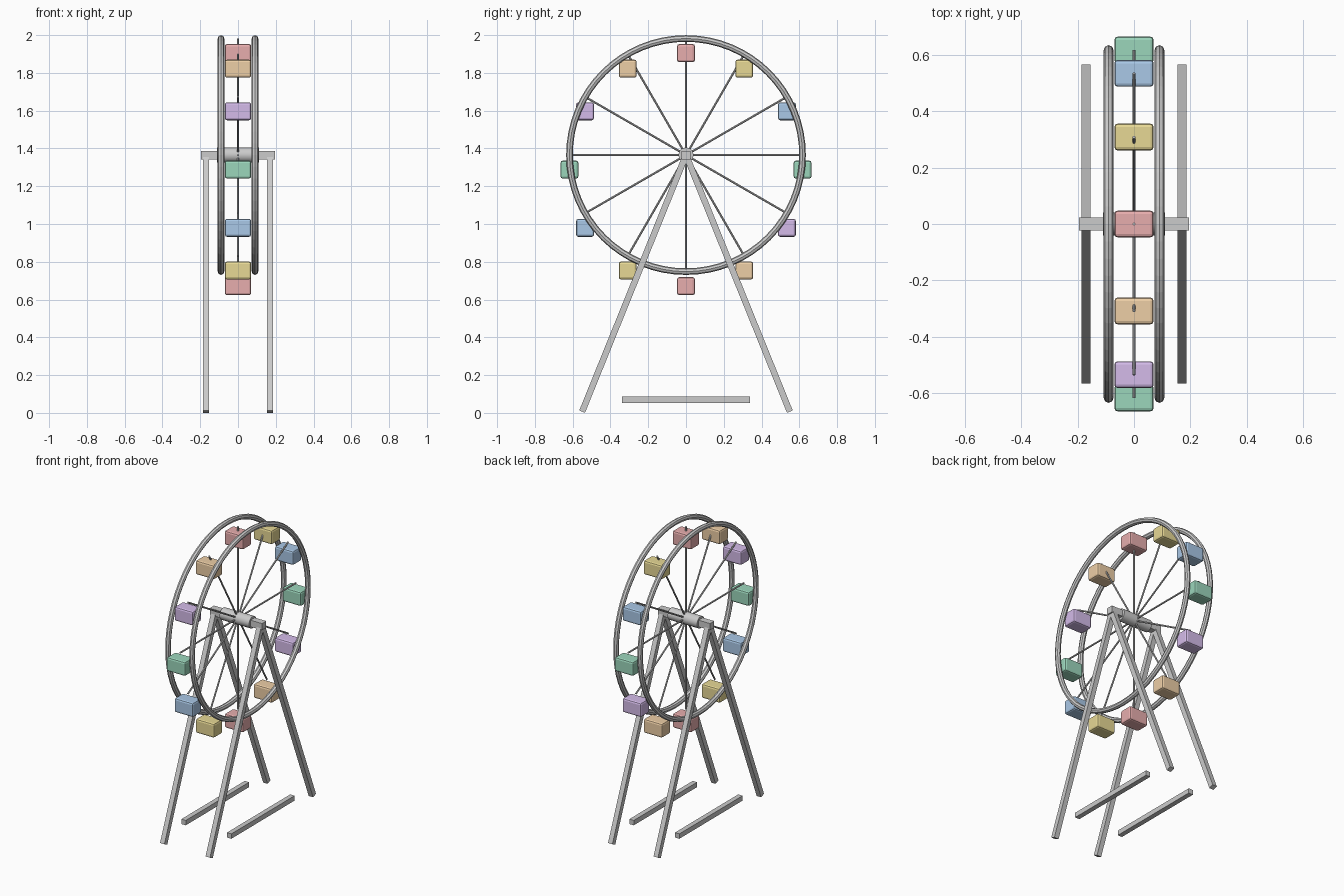
import bpy, math
from mathutils import Vector

if "Cube" in bpy.data.objects:
    bpy.data.objects.remove(bpy.data.objects["Cube"])

HUB_Z = 1.365
R = 0.617


def box(name, loc, size, rot_x=0.0, bevel=0.0):
    bpy.ops.mesh.primitive_cube_add(size=1, location=loc, rotation=(rot_x, 0, 0))
    o = bpy.context.object
    o.name = name
    o.scale = size
    bpy.ops.object.transform_apply(location=False, rotation=False, scale=True)
    if bevel:
        m = o.modifiers.new("bevel", 'BEVEL')
        m.width = bevel
        m.segments = 2
    return o


def rod(name, a, b, radius, sides):
    a, b = Vector(a), Vector(b)
    bpy.ops.mesh.primitive_cylinder_add(vertices=sides, radius=radius,
                                        depth=(b - a).length, location=(a + b) / 2)
    o = bpy.context.object
    o.name = name
    o.rotation_euler = (b - a).to_track_quat('Z', 'Y').to_euler()
    return o


# cabin colours, repeating round the wheel
mats = []
for n, c in [("red", (0.80, 0.42, 0.42)), ("yellow", (0.80, 0.69, 0.30)),
             ("blue", (0.40, 0.58, 0.80)), ("green", (0.33, 0.67, 0.50)),
             ("purple", (0.66, 0.50, 0.82)), ("orange", (0.85, 0.62, 0.38))]:
    m = bpy.data.materials.new(n)
    m.diffuse_color = (*c, 1)
    m.use_nodes = True
    m.node_tree.nodes["Principled BSDF"].inputs["Base Color"].default_value = m.diffuse_color
    mats.append(m)

# twin rims
for s, side in ((-1, "left"), (1, "right")):
    bpy.ops.mesh.primitive_torus_add(major_radius=R, minor_radius=0.0175,
                                     major_segments=64, minor_segments=8,
                                     location=(s * 0.09, 0, HUB_Z),
                                     rotation=(0, math.pi / 2, 0))
    bpy.context.object.name = side + "_rim"

# hub and axle
hub = rod("hub", (-0.11, 0, HUB_Z), (0.11, 0, HUB_Z), 0.04, 16)
bpy.ops.object.shade_smooth_by_angle(angle=math.radians(40))
box("axle", (0, 0, HUB_Z), (0.39, 0.045, 0.045))

# spokes and hanging cabins
for i in range(12):
    a = i * math.pi / 6
    y, z = R * math.sin(a), HUB_Z + R * math.cos(a)
    rod(f"spoke_{i + 1}", (0, 0, HUB_Z), (0, y, z), 0.0055, 8)
    cabin = box(f"cabin_{i + 1}", (0, y, z - 0.077), (0.14, 0.095, 0.095), bevel=0.012)
    cabin.data.materials.append(mats[i % 6])

# A-frame legs and lower braces
for s, side in ((-1, "left"), (1, "right")):
    for t, end in ((-1, "front"), (1, "back")):
        foot = Vector((s * 0.17, t * 0.55, 0.0064))
        top = Vector((s * 0.17, 0, HUB_Z))
        d = top - foot
        box(f"{side}_{end}_leg", (foot + top) / 2, (0.033, 0.033, d.length),
            rot_x=math.atan2(-d.y, d.z))
    box(f"{side}_brace", (s * 0.17, 0, 0.07), (0.033, 0.675, 0.033))
